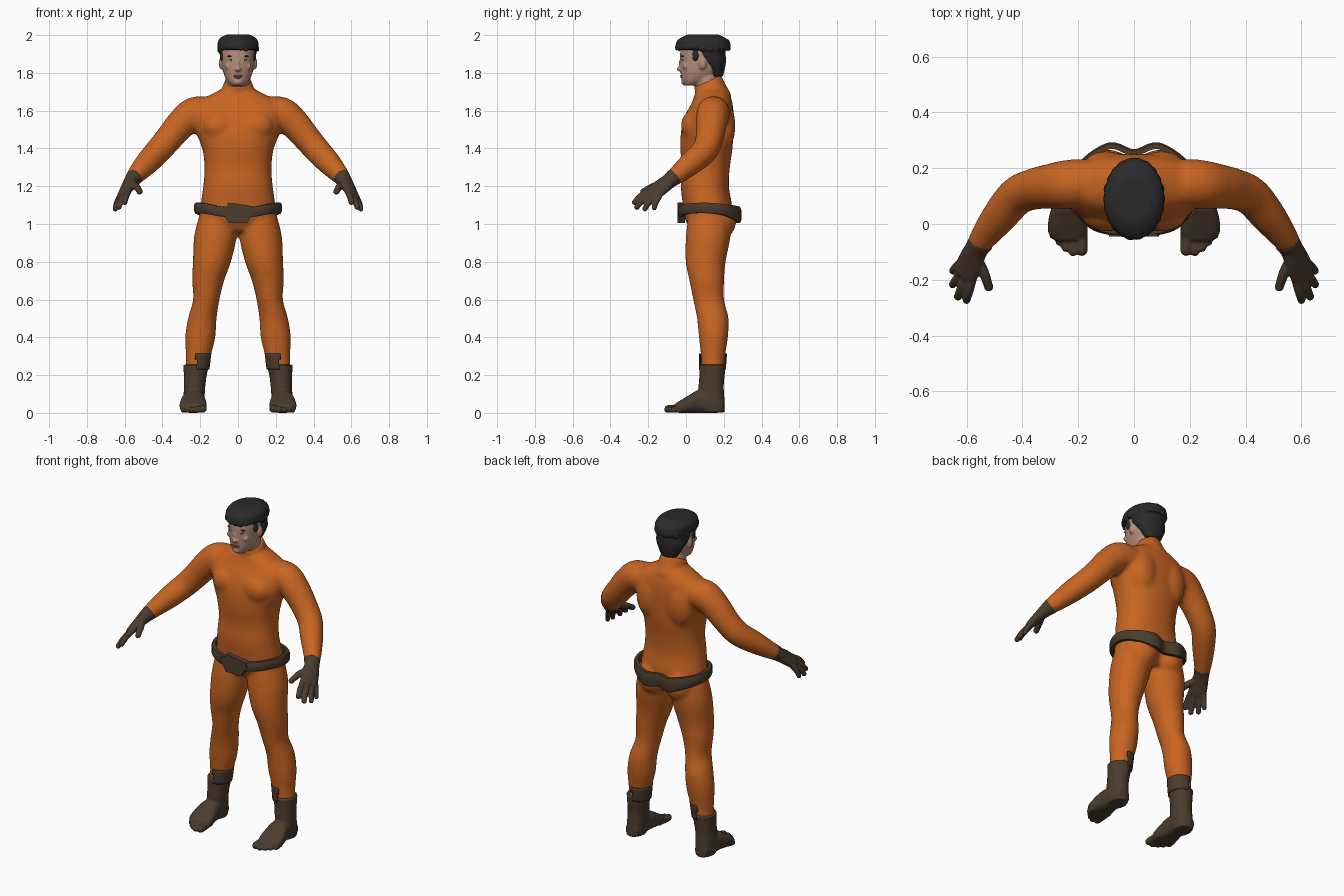
import bpy, bmesh, math, random
from mathutils import Vector, Matrix

random.seed(4)
if "Cube" in bpy.data.objects:
    bpy.data.objects.remove(bpy.data.objects["Cube"])


def material(name, rgb):
    mat = bpy.data.materials.new(name)
    mat.use_nodes = True
    mat.diffuse_color = (*rgb, 1)
    for node in mat.node_tree.nodes:
        if node.type == 'BSDF_PRINCIPLED':
            node.inputs["Base Color"].default_value = (*rgb, 1)
    return mat


ORANGE = material("suit orange", (.58, .13, .016))
BROWN = material("leather brown", (.07, .045, .027))
BLACK = material("hair black", (.023, .023, .024))
SKIN = material("skin", (.47, .27, .2))
LIPS = material("lip brown", (.3, .14, .11))
WHITE = material("eye white", (.6, .57, .54))


def catmull(pts, closed=False, steps=5):
    """Smooth interpolation of tuples of any length."""
    n, out = len(pts), []
    pick = (lambda i: pts[i % n]) if closed else (lambda i: pts[max(0, min(n - 1, i))])
    for i in range(n if closed else n - 1):
        for k in range(steps):
            t = k / steps
            out.append(tuple(
                b + .5 * t * (c - a + t * (2 * a - 5 * b + 4 * c - d + t * (3 * (b - c) + d - a)))
                for a, b, c, d in zip(pick(i - 1), pick(i), pick(i + 1), pick(i + 2))))
    return out if closed else out + [tuple(pts[-1])]


def tube(bm, pts, side=1, axis=None, ref=(1, 0, 0), power=2.0, n=28, caps=True):
    """Loft through (x, y, z, radius along ref, other radius)."""
    path = catmull(pts)
    cen = [Vector((p[0] * side, p[1], p[2])) for p in path]
    ref = Vector((ref[0] * side, ref[1], ref[2]))
    rings = []
    for i, p in enumerate(path):
        t = Vector(axis) if axis else cen[min(i + 1, len(cen) - 1)] - cen[max(i - 1, 0)]
        t.normalize()
        u = (ref - t * ref.dot(t)).normalized()
        v = t.cross(u)
        ring = []
        for k in range(n):
            c, s = math.cos(math.tau * k / n), math.sin(math.tau * k / n)
            c, s = (math.copysign(abs(w) ** (2 / power), w) for w in (c, s))
            ring.append(bm.verts.new(cen[i] + u * c * p[3] + v * s * p[-1]))
        rings.append(ring)
    skin_rings(bm, rings)
    if caps:
        bm.faces.new(rings[0])
        bm.faces.new(rings[-1])


def skin_rings(bm, rings):
    for a, b in zip(rings, rings[1:]):
        for k in range(len(a)):
            j = (k + 1) % len(a)
            bm.faces.new((a[k], a[j], b[j], b[k]))


def ball(bm, loc, size, rot=None):
    m = Matrix.Translation(loc) @ (rot or Matrix()) @ Matrix.Diagonal((*size, 1))
    bmesh.ops.create_uvsphere(bm, u_segments=20, v_segments=12, radius=1, matrix=m)


def finish(bm, name, mat, voxel=0, relax=0, smooth=True):
    bmesh.ops.recalc_face_normals(bm, faces=bm.faces[:])
    mesh = bpy.data.meshes.new(name)
    for f in bm.faces:
        f.smooth = smooth
    bm.to_mesh(mesh)
    bm.free()
    mesh.materials.append(mat)
    ob = bpy.data.objects.new(name, mesh)
    bpy.context.collection.objects.link(ob)
    if voxel:
        # fuse overlapping volumes into one organic surface
        r = ob.modifiers.new("fuse", 'REMESH')
        r.mode, r.voxel_size, r.use_smooth_shade = 'VOXEL', voxel, True
        s = ob.modifiers.new("relax", 'SMOOTH')
        s.factor, s.iterations = .5, relax
    return ob


UP = (0, 0, 1)
SIDES = ((1, "left"), (-1, "right"))

# Suit: torso, collar, legs and arms
bm = bmesh.new()
tube(bm, [(0, .12, .96, .12, .09), (0, .115, 1.03, .2, .122), (0, .113, 1.1, .198, .13),
          (0, .1, 1.2, .184, .127), (0, .105, 1.3, .177, .127), (0, .108, 1.4, .19, .138),
          (0, .113, 1.5, .228, .138), (0, .125, 1.58, .245, .127), (0, .138, 1.64, .22, .108),
          (0, .138, 1.69, .135, .09), (0, .135, 1.72, .075, .07)], axis=UP, power=2.25, n=40)
tube(bm, [(0, .16, 1.65, .095, .09), (0, .138, 1.7, .083, .082), (0, .114, 1.757, .076, .08)])
for s, side in SIDES:
    tube(bm, [(.11, .12, 1.03, .1, .11), (.12, .117, .93, .113, .118), (.138, .104, .8, .101, .106),
              (.158, .11, .7, .085, .092), (.168, .12, .6, .07, .082), (.189, .142, .5, .076, .084),
              (.2, .145, .4, .08, .077), (.21, .143, .3, .066, .064), (.222, .14, .2, .056, .056),
              (.23, .135, .1, .045, .045)], s, axis=UP)
    tube(bm, [(.14, .148, 1.585, .085), (.23, .143, 1.585, .088), (.3, .135, 1.53, .081),
              (.36, .125, 1.46, .074), (.42, .1, 1.39, .07), (.48, .03, 1.325, .064),
              (.53, -.035, 1.27, .052), (.565, -.085, 1.23, .04)], s, ref=(0, 1, 0))
    ball(bm, (s * .095, .025, 1.52), (.09, .052, .075))
    ball(bm, (s * .1, .195, 1.52), (.09, .067, .14))
    ball(bm, (s * .09, .185, 1.02), (.09, .082, .1))
finish(bm, "suit", ORANGE, .011, 8)

for s, side in SIDES:
    # Boots with toes
    bm = bmesh.new()
    tube(bm, [(.221, .14, .255, .069, .071), (.226, .138, .2, .061, .067), (.23, .133, .14, .057, .067),
              (.233, .135, .07, .055, .069), (.235, .14, .005, .05, .066)], s, axis=UP)
    tube(bm, [(.235, .2, .035, .035, .033), (.235, .15, .05, .052, .05), (.235, .07, .06, .059, .06),
              (.237, .02, .048, .069, .048), (.237, -.03, .033, .071, .033), (.232, -.06, .025, .05, .022)],
         s, axis=(0, -1, 0), power=2.6)
    for x, tip, r in ((.187, -.094, .021), (.218, -.099, .017), (.244, -.085, .016),
                      (.267, -.064, .015), (.289, -.04, .015)):
        tube(bm, [(x, 0, r + .006, r), (x, tip, r, r)], s, n=14)
        ball(bm, (s * x, tip, r), (r, r, r))
    finish(bm, side + "_boot", BROWN, .006, 3)

    # Raised inner half of the boot cuff
    bm = bmesh.new()
    tube(bm, [(.22, .14, .23, .069, .071), (.214, .143, .315, .073, .074)], s, axis=UP, n=40, caps=False)
    bmesh.ops.delete(bm, geom=[f for f in bm.faces if s * f.calc_center_median().x > .222], context='FACES')
    cuff = finish(bm, side + "_boot_cuff", BROWN)
    cuff.modifiers.new("thickness", 'SOLIDIFY').thickness = .006

    # Gloves with fingers
    bm = bmesh.new()
    across = (.055, .06, -.035)
    tube(bm, [(.547, -.062, 1.25, .047, .046), (.565, -.09, 1.227, .043, .038),
              (.583, -.13, 1.197, .051, .03), (.601, -.17, 1.165, .053, .024),
              (.61, -.19, 1.152, .046, .018)], s, ref=across)
    for knuckle, mid, tip, r in (
            ((.572, -.11, 1.21), (.54, -.17, 1.2), (.521, -.225, 1.172), .019),
            ((.578, -.19, 1.178), (.592, -.24, 1.148), (.6, -.272, 1.115), .017),
            ((.597, -.18, 1.163), (.618, -.23, 1.125), (.631, -.26, 1.09), .017),
            ((.613, -.165, 1.152), (.638, -.2, 1.11), (.65, -.217, 1.08), .016),
            ((.625, -.14, 1.148), (.643, -.16, 1.112), (.65, -.168, 1.085), .015)):
        tube(bm, [(*knuckle, r), (*mid, r), (*tip, r * .85)], s, n=14)
        ball(bm, (s * tip[0], tip[1], tip[2]), (r * .9,) * 3)
    finish(bm, side + "_glove", BROWN, .005, 3)

# Belt strap
half = [(.09, -.027, 1.066, .027), (.165, .005, 1.08, .027), (.219, .1, 1.085, .028),
        (.195, .205, 1.075, .03), (.09, .28, 1.05, .042)]
loop = catmull([(0, -.03, 1.06, .03)] + half + [(0, .256, 1.046, .038)]
               + [(-x, y, z, h) for x, y, z, h in reversed(half)], closed=True)
bm = bmesh.new()
rings = []
for i, (x, y, z, h) in enumerate(loop):
    a, b = Vector(loop[i - 1][:2]), Vector(loop[(i + 1) % len(loop)][:2])
    t = (b - a).normalized()
    rings.append([bm.verts.new((x + t.y * o, y - t.x * o, z + h * k))
                  for o, k in ((-.012, -1), (.006, -1), (.012, -.6), (.012, .6), (.006, 1), (-.012, 1))])
skin_rings(bm, rings + rings[:1])
belt = finish(bm, "belt", BROWN)
bpy.context.view_layer.objects.active = belt
belt.select_set(True)
bpy.ops.object.shade_smooth_by_angle(angle=math.radians(40))

# Belt buckle
bm = bmesh.new()
outline = [(-.05, 1.005), (.05, 1.005), (.07, 1.04), (.09, 1.06), (.085, 1.088),
           (.05, 1.1), (-.05, 1.113), (-.06, 1.088), (-.09, 1.085), (-.09, 1.06), (-.07, 1.04)]
face = bm.faces.new([bm.verts.new((x, -.045, z)) for x, z in outline])
new = bmesh.ops.extrude_face_region(bm, geom=[face])["geom"]
bmesh.ops.translate(bm, vec=(0, .04, 0), verts=[v for v in new if isinstance(v, bmesh.types.BMVert)])
finish(bm, "buckle", BROWN, smooth=False)

# Head with neck, nose and ears
bm = bmesh.new()
tube(bm, [(0, .02, 1.733, .034, .03), (0, .047, 1.757, .058, .068), (0, .07, 1.8, .077, .098),
          (0, .084, 1.85, .086, .115), (0, .087, 1.9, .09, .118), (0, .088, 1.95, .085, .11),
          (0, .09, 1.975, .05, .07)], axis=UP, power=2.2)
tube(bm, [(0, .125, 1.7, .066), (0, .09, 1.82, .066)])
ball(bm, (0, -.033, 1.82), (.017, .017, .012))
ball(bm, (0, -.027, 1.843), (.01, .013, .032))
ball(bm, (0, -.012, 1.752), (.024, .014, .016))
for s, side in SIDES:
    ball(bm, (s * .089, .088, 1.85), (.013, .02, .032))
    ball(bm, (s * .052, -.004, 1.835), (.02, .012, .016))
finish(bm, "head", SKIN, .006, 3)

# Facial details
bm = bmesh.new()
ball(bm, (0, -.022, 1.785), (.026, .009, .005))
ball(bm, (0, -.021, 1.777), (.022, .009, .006))
finish(bm, "lips", LIPS)
for s, side in SIDES:
    for part, mat, x, y, z, size in (
            ("eye", WHITE, .035, -.016, 1.866, (.014, .007, .006)),
            ("iris", BLACK, .034, -.021, 1.866, (.005, .004, .005)),
            ("eyelid", BLACK, .035, -.017, 1.872, (.016, .007, .0025)),
            ("eyebrow", BLACK, .038, -.017, 1.888, (.021, .008, .004))):
        bm = bmesh.new()
        ball(bm, (s * x, y, z), size)
        finish(bm, side + "_" + part, mat)

# Hair: flared crown, back of the head, locks along the rim
bm = bmesh.new()
tube(bm, [(0, .09, 1.922, .1, .137), (0, .09, 1.945, .108, .143), (0, .09, 1.97, .105, .138),
          (0, .09, 1.99, .088, .11), (0, .09, 2.003, .06, .08)], axis=UP, n=40)
tube(bm, [(0, .12, 1.95, .1, .09), (0, .12, 1.9, .097, .09), (0, .14, 1.86, .092, .072),
          (0, .155, 1.82, .072, .05), (0, .165, 1.78, .05, .03)], axis=UP)
for s, side in SIDES:
    ball(bm, (s * .085, .05, 1.89), (.01, .018, .03))
for k in range(22):
    a = math.tau * k / 22
    tilt = Matrix.Rotation(a, 4, 'Z') @ Matrix.Rotation(random.uniform(-.35, -.1), 4, 'Y')
    ball(bm, (.1 * math.cos(a), .09 + .137 * math.sin(a), 1.942 + random.uniform(-.005, .008)),
         (.01, .02, random.uniform(.022, .034)), tilt)
finish(bm, "hair", BLACK, .006, 1)
